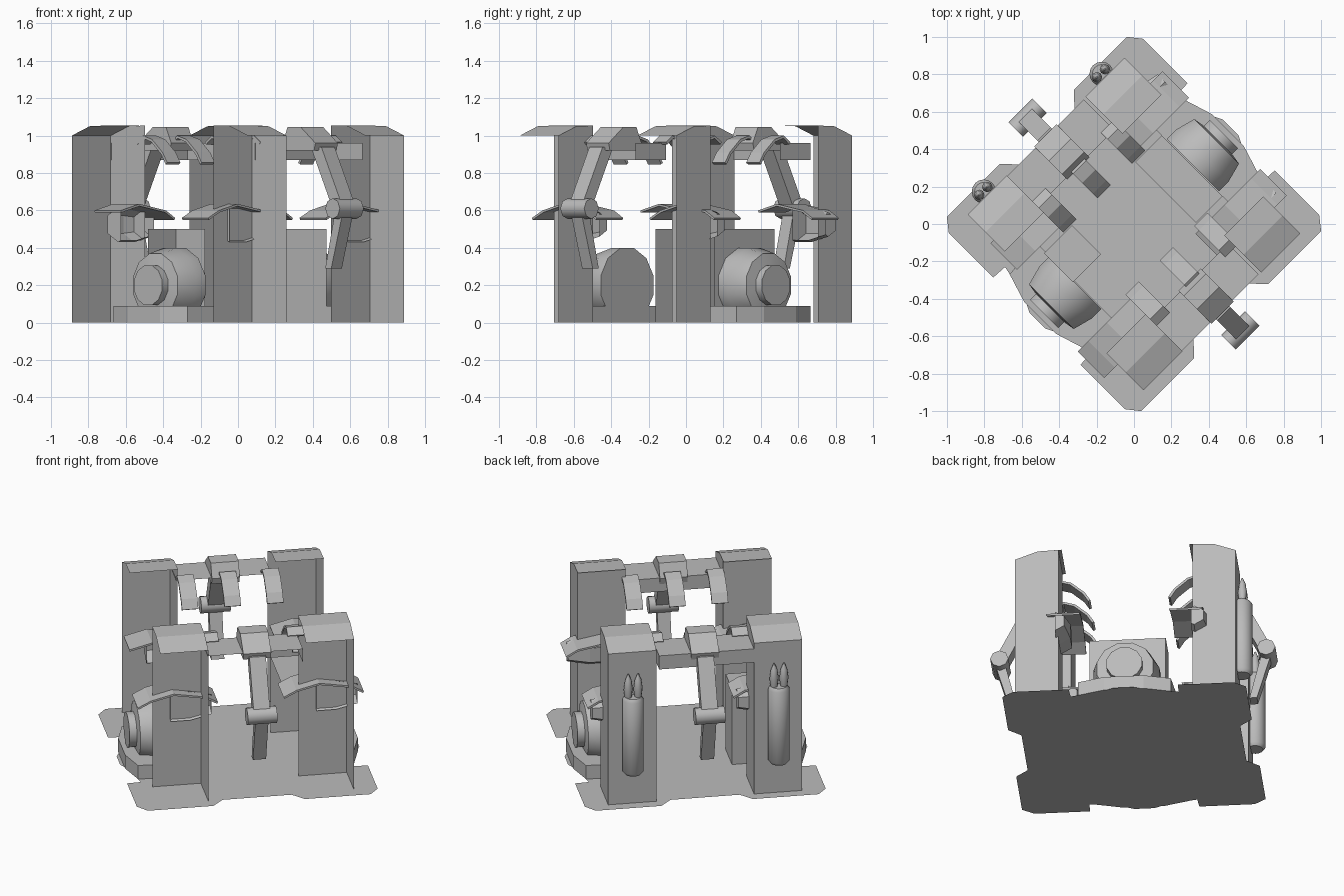
import bpy, bmesh, math
from mathutils import Matrix, Vector

cube = bpy.data.objects.get("Cube")
if cube:
    bpy.data.objects.remove(cube)

grey = bpy.data.materials.new("machine_grey")
grey.use_nodes = True
GREY = (0.5, 0.5, 0.5, 1)
grey.diffuse_color = GREY
grey.node_tree.nodes["Principled BSDF"].inputs["Base Color"].default_value = GREY
TURN = Matrix.Rotation(math.radians(45), 4, 'Z')  # machine stands diagonally


def add(name, bm, smooth=False, thick=0):
    bmesh.ops.recalc_face_normals(bm, faces=bm.faces)
    mesh = bpy.data.meshes.new(name)
    bm.to_mesh(mesh)
    bm.free()
    mesh.materials.append(grey)
    ob = bpy.data.objects.new(name, mesh)
    ob.matrix_world = TURN
    bpy.context.collection.objects.link(ob)
    if thick:
        ob.modifiers.new("thickness", 'SOLIDIFY').thickness = thick
    if smooth:
        bpy.ops.object.select_all(action='DESELECT')
        bpy.context.view_layer.objects.active = ob
        ob.select_set(True)
        bpy.ops.object.shade_smooth_by_angle(angle=math.radians(50))
    return ob


def prism(name, outline, place, a, b):
    """Extrude a 2D outline from a to b; place maps (p, q, depth) to 3D."""
    bm = bmesh.new()
    ends = [[bm.verts.new(place(p, q, d)) for p, q in outline] for d in (a, b)]
    bm.faces.new(ends[0])
    bm.faces.new(ends[1])
    n = len(outline)
    for i in range(n):
        j = (i + 1) % n
        bm.faces.new((ends[0][i], ends[0][j], ends[1][j], ends[1][i]))
    return add(name, bm)


def strip(name, path, place, a, b, thick=0):
    """Sheet following an open path, from depth a to b."""
    bm = bmesh.new()
    rows = [[bm.verts.new(place(p, q, d)) for d in (a, b)] for p, q in path]
    for r, s in zip(rows, rows[1:]):
        bm.faces.new((r[0], r[1], s[1], s[0]))
    return add(name, bm, thick=thick)


def panel(name, *points):
    bm = bmesh.new()
    bm.faces.new([bm.verts.new(p) for p in points])
    return add(name, bm)


def lathe(name, profile, origin, axis, sides, spin=0, smooth=True, clip_v=None):
    """Turn (radius, distance) points around an axis; clip_v keeps what lies behind it."""
    bm = bmesh.new()
    rot = Vector((0, 0, 1)).rotation_difference(Vector(axis)).to_matrix()
    rings = []
    for r, d in profile:
        angles = [2 * math.pi * i / sides + spin for i in range(sides)]
        rings.append([bm.verts.new(Vector(origin) + rot @ Vector(
            (r * math.cos(t), r * math.sin(t), d))) for t in angles])
    for a, b in zip(rings, rings[1:]):
        for i in range(sides):
            j = (i + 1) % sides
            bm.faces.new((a[i], a[j], b[j], b[i]))
    bm.faces.new(rings[0])
    bm.faces.new(rings[-1])
    if clip_v is not None:
        bmesh.ops.bisect_plane(bm, geom=bm.verts[:] + bm.edges[:] + bm.faces[:],
                               plane_co=(0, clip_v, 0), plane_no=(0, 1, 0), clear_inner=True)
    return add(name, bm, smooth)


def open_cover(name, u0, u1, v0, v1, z0, z1):
    """Cover with a top and two walls, open on the other two sides."""
    panel(name + "_side", (u1, v0, z0), (u1, v1, z0), (u1, v1, z1), (u1, v0, z1))
    panel(name + "_back", (u0, v1, z0), (u1, v1, z0), (u1, v1, z1), (u0, v1, z1))
    panel(name + "_top", (u0, v0, z1), (u1, v0, z1), (u1, v1, z1), (u0, v1, z1))


def flat(p, q, d):
    return (p, q, d)


def along_u(p, q, d):
    return (d, p, q)


def along_v(p, q, d):
    return (p, d, q)


# Base plate: one quarter outline mirrored all round
quarter = [(0.73, 0.06), (0.69, 0.14), (0.65, 0.325), (0.735, 0.33), (0.735, 0.665),
           (0.68, 0.735), (0.28, 0.735), (0.21, 0.66)]
half = quarter + [(-u, v) for u, v in reversed(quarter)]
panel("base_plate", *[(u, v, 0) for u, v in half + [(u, -v) for u, v in reversed(half)]])

# Corner columns: two walls and a sloped roof each
for su, un in ((-1, "right"), (1, "left")):
    for sv, vn in ((-1, "front"), (1, "back")):
        tag = vn + "_" + un
        c = 0.445 * su
        u0, u1 = c - 0.147, c + 0.147
        roof = [(0.385 * sv, 1.055), (0.53 * sv, 1.05), (0.665 * sv, 1.0)]
        strip("roof_" + tag, roof, along_u, u0, u1)
        inner, outer = 0.405 * sv, 0.665 * sv
        panel("side_wall_" + tag, (u1, inner, 0), (u1, outer, 0), (u1, outer, 1.0),
              (u1, 0.53 * sv, 1.05), (u1, inner, 1.054))
        wall, top = (outer, 1.0) if sv > 0 else (inner, 1.054)
        panel("back_wall_" + tag, (u0, wall, 0), (u1, wall, 0), (u1, wall, top), (u0, wall, top))
        # Tapered six-sided stub through the side wall
        lathe("stub_" + tag, [(0.095, 0), (0.095, 0.12), (0.065, 0.25)],
              (c - 0.04, 0.42 * sv, 0.525), (1, 0, 0), 6, smooth=False,
              clip_v=0.40 if sv > 0 else -0.42)
        # Bent hood: shorter on the open end of the back columns
        hood = [(c - 0.17, 0.60), (c - 0.03, 0.635), (c + 0.17, 0.60), (c + 0.24, 0.56)]
        if sv < 0:
            hood.insert(0, (c - 0.25, 0.56))
        strip("hood_" + tag, hood, along_v, 0.27 * sv, 0.47 * sv, thick=0.012)
        # Twin-nozzle canister on the back columns
        if sv > 0:
            lathe("canister_" + tag, [(0.05, 0), (0.065, 0.02), (0.065, 0.49), (0.05, 0.51)],
                  (c, 0.69, 0.21), (0, 0, 1), 16, clip_v=0.666)
            for k in (-1, 1):
                lathe("nozzle_" + tag, [(0.02, 0), (0.028, 0.06), (0.02, 0.12), (0.004, 0.16)],
                      (c + 0.03 * k, 0.695, 0.71), (0, 0, 1), 8)

# Overhead beams with claws and a jointed arm on each side
for s, tag in ((-1, "front"), (1, "back")):
    v0, v1 = sorted((0.43 * s, 0.66 * s))
    open_cover("beam_" + tag, -0.3, 0.28, v0, v1, 0.87, 0.96)
    claw = [(0.47 * s, 0.965), (0.42 * s, 1.0), (0.35 * s, 0.98), (0.27 * s, 0.91), (0.235 * s, 0.855)]
    for u in (-0.25, 0.01, 0.27):
        strip("claw_" + tag, claw, along_u, u - 0.05, u + 0.05, thick=0.015)
    mount = [(0.42, 0.96), (0.46, 1.045), (0.56, 1.045), (0.67, 0.96), (0.66, 0.92), (0.43, 0.92)]
    prism("arm_mount_" + tag, [(v * s, z) for v, z in mount], along_u, -0.085, 0.085)
    upper = [(0.60, 0.94), (0.68, 0.94), (0.84, 0.62), (0.77, 0.60)]
    prism("upper_arm_" + tag, [(v * s, z) for v, z in upper], along_u, -0.05, 0.05)
    lathe("elbow_" + tag, [(0.055, 0), (0.055, 0.18)], (-0.09, 0.805 * s, 0.61), (1, 0, 0), 8)
    lower = [(0.775, 0.60), (0.835, 0.60), (0.745, 0.29), (0.70, 0.29)]
    prism("lower_arm_" + tag, [(v * s, z) for v, z in lower], along_u, -0.04, 0.04)

# Cabinets: a half-width one on the right, full width on the left
open_cover("cabinet_right", -0.45, -0.24, 0.01, 0.23, 0, 0.5)
open_cover("cabinet_left", 0.24, 0.44, -0.23, 0.23, 0, 0.5)

# Side drums on pedestals
for s, tag in ((-1, "right"), (1, "left")):
    step = [(0.44, -0.3), (0.66, -0.28), (0.71, -0.12), (0.71, 0.12), (0.66, 0.28), (0.44, 0.3)]
    prism("pedestal_" + tag, [(u * s, v) for u, v in step], flat, 0, 0.09)
    lathe("drum_" + tag, [(0.205, 0), (0.205, 0.07), (0.175, 0.18), (0.11, 0.19), (0.11, 0.235)],
          (0.445 * s, 0, 0.2), (s, 0, 0), 12, spin=math.pi / 12)
